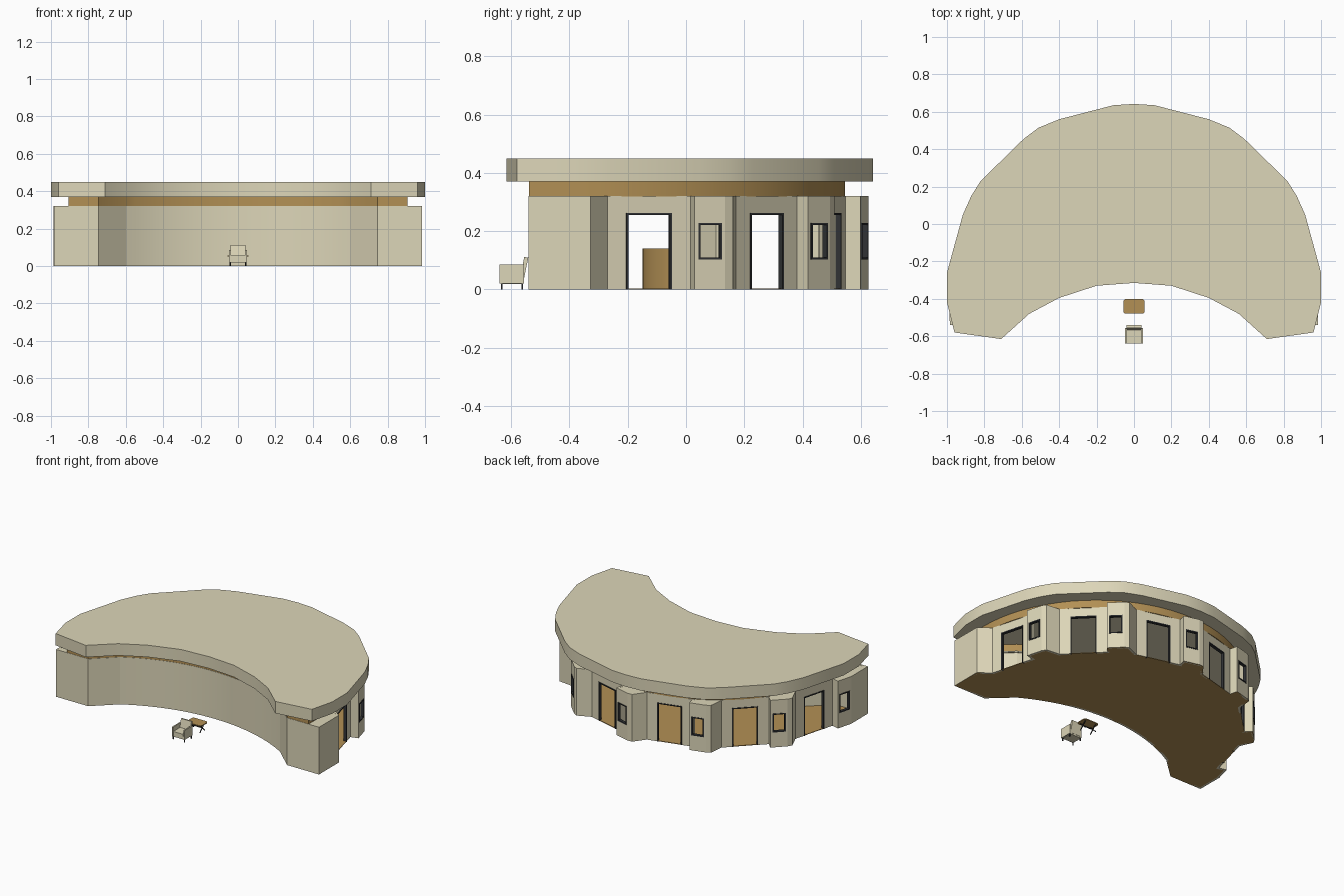
import bpy, bmesh, math
from math import sin, cos, radians
from mathutils import Vector, Matrix

if "Cube" in bpy.data.objects:
    bpy.data.objects.remove(bpy.data.objects["Cube"])

CY = -0.36          # centre of the curved back facade
T = 0.014           # wall thickness

def material(name, c):
    m = bpy.data.materials.new(name)
    m.diffuse_color = (*c, 1)
    m.use_nodes = True
    m.node_tree.nodes["Principled BSDF"].inputs["Base Color"].default_value = m.diffuse_color
    return m

cream = material("cream_plaster", (0.72, 0.67, 0.48))
wood = material("wood", (0.45, 0.28, 0.09))
dark = material("dark_metal", (0.03, 0.032, 0.035))

def finish(name, bm, mat, smooth=None):
    bmesh.ops.recalc_face_normals(bm, faces=bm.faces[:])
    me = bpy.data.meshes.new(name)
    bm.to_mesh(me)
    bm.free()
    ob = bpy.data.objects.new(name, me)
    bpy.context.collection.objects.link(ob)
    if mat:
        me.materials.append(mat)
    if smooth:
        bpy.ops.object.select_all(action='DESELECT')
        ob.select_set(True)
        bpy.context.view_layer.objects.active = ob
        bpy.ops.object.shade_smooth_by_angle(angle=radians(smooth))
    return ob

def prism(name, pts, z0, z1, mat, smooth=None):
    bm = bmesh.new()
    lo, hi = ([bm.verts.new((x, y, z)) for x, y in pts] for z in (z0, z1))
    bm.faces.new(lo)
    bm.faces.new(hi)
    for i in range(len(pts)):
        bm.faces.new((lo[i - 1], lo[i], hi[i], hi[i - 1]))
    return finish(name, bm, mat, smooth)

def shell(name, outer, inner, z0, z1, mat, smooth=None):
    bm = bmesh.new()
    rows = [[bm.verts.new((x, y, z)) for x, y in p]
            for p, z in ((outer, z0), (outer, z1), (inner, z1), (inner, z0))]
    for k in range(4):
        a, b = rows[k], rows[(k + 1) % 4]
        for i in range(len(outer)):
            bm.faces.new((a[i - 1], a[i], b[i], b[i - 1]))
    return finish(name, bm, mat, smooth)

def inset(pts, d):
    out, n = [], len(pts)
    for i in range(n):
        a, p, b = (Vector(pts[j % n]) for j in (i - 1, i, i + 1))
        e, f = (p - a).normalized(), (b - p).normalized()
        n1, n2 = Vector((-e.y, e.x)), Vector((-f.y, f.x))
        q = p + (n1 + n2) * d / (1 + n1.dot(n2))
        out.append((q.x, q.y))
    return out

def boxes(name, items, mat):
    # each item: centre, size, z rotation, optional x tilt
    bm = bmesh.new()
    for c, s, rz, *rx in items:
        m = Matrix.Translation(c) @ Matrix.Rotation(rz, 4, 'Z')
        if rx:
            m = m @ Matrix.Rotation(rx[0], 4, 'X')
        bmesh.ops.create_cube(bm, size=1, matrix=m @ Matrix.Diagonal((*s, 1)))
    return finish(name, bm, mat)

def cut(ob, cutter):
    m = ob.modifiers.new("cut", 'BOOLEAN')
    m.object, m.solver = cutter, 'EXACT'
    bpy.context.view_layer.objects.active = ob
    bpy.ops.object.modifier_apply(modifier=m.name)

def polar(deg, r, t=0.0):
    a = radians(deg)
    return (r * cos(a) - t * sin(a), CY + r * sin(a) + t * cos(a))

# outline of the walls: recessed door walls between folded window piers
tip = [(0.745, -0.54), (0.985, -0.54)]
front = []
for i in range(25):
    x = -0.6 + 1.2 * i / 24
    front.append((x, -0.245 - 1.2 + math.sqrt(1.2 ** 2 - x * x)))
front = [(-0.745, -0.54)] + front
outline = list(tip)
for th in range(0, 181, 30):
    if th > 0:
        outline += [polar(th - 15, 0.9, 0.148), polar(th - 15, 0.952, 0.148),
                    polar(th - 15, 0.952, 0.256)]
    if th < 180:
        outline += [polar(th, 0.985, 0.033), polar(th + 15, 0.9, -0.148)]
outline += [(-0.985, -0.54)] + front

walls = shell("walls", outline, inset(outline, T), 0, 0.32, cream, 14)

# door and window openings, with dark frames
openings, frames = [], []
def opening(phi, r, t, w, z0, z1, sill):
    rz, f = radians(phi), 0.007
    zc, h = (z0 + z1) / 2, z1 - z0
    low = z0 if sill else z0 - 0.03
    openings.append(((*polar(phi, r, t), (low + z1) / 2), (0.06, w, z1 - low), rz))
    rr = r - T / 2
    for s in (-1, 1):
        frames.append(((*polar(phi, rr, t + s * (w - f) / 2), zc), (T + .006, f, h), rz))
    for z in ([z0 + f / 2] if sill else []) + [z1 - f / 2]:
        frames.append(((*polar(phi, rr, t), z), (T + .006, w, f), rz))

for phi in range(15, 180, 30):
    opening(phi, 0.9, 0, 0.162, 0, 0.262, False)
    opening(phi, 0.952, 0.203, 0.082, 0.102, 0.228, True)
cutter = boxes("opening_cutter", openings, None)
cutter.hide_render = True
cut(walls, cutter)
bpy.data.objects.remove(cutter)
boxes("door_and_window_frames", frames, dark)

# wooden band between walls and roof
band = [(0.745, -0.54), (0.908, -0.54)] + [polar(a, 0.908) for a in range(0, 181, 5)]
band += [(-0.908, -0.54)] + front
band = inset(band, 0.002)
shell("clerestory_band", band, inset(band, 0.012), 0.319, 0.371, wood, 25)

# ledge closing the pier tops
ledge = prism("pier_caps", inset(outline, 0.002), 0.31, 0.3195, cream)
hole = prism("ledge_cutter", inset(band, 0.02), 0.2, 0.4, None)
hole.hide_render = True
cut(ledge, hole)
bpy.data.objects.remove(hole)

# floor
prism("floor", inset(outline, 0.001), 0, 0.004, wood)

# overhanging roof slab
half = [(0.2, -0.33), (0.40, -0.395), (0.56, -0.48), (0.71, -0.615), (0.96, -0.58),
        (1.0, -0.42), (1.0, -0.26), (0.915, 0.05), (0.87, 0.15), (0.82, 0.23),
        (0.59, 0.455), (0.51, 0.515), (0.40, 0.56), (0.11, 0.635)]
roof = [(0, -0.315)] + half + [(0, 0.642)] + [(-x, y) for x, y in reversed(half)]
prism("roof", roof, 0.37, 0.45, cream, 24)

# curved counter inside
def arc(r):
    return [(r * cos(radians(a)), 0.04 + r * sin(radians(a))) for a in range(180, 361, 10)]
def curved(name, r0, r1, z0, z1, mat):
    prism(name, arc(r1) + arc(r0)[::-1], z0, z1, mat, 25)
curved("counter_front", 0.165, 0.19, 0.004, 0.14, wood)
curved("counter_base", 0.12, 0.165, 0.004, 0.09, wood)
curved("counter_shelf", 0.13, 0.165, 0.09, 0.138, dark)

# coffee table with crossed legs
top = []
for cx, cyy, a0 in ((1, 1, 0), (-1, 1, 90), (-1, -1, 180), (1, -1, 270)):
    for a in (0, 30, 60, 90):
        r = radians(a0 + a)
        top.append((cx * 0.043 + 0.014 * cos(r), -0.44 + cyy * 0.025 + 0.014 * sin(r)))
prism("table_top", top, 0.05, 0.056, wood)
legs = []
for x in (-0.04, 0.04):
    legs += [((x, -0.44, 0.026), (0.005, 0.005, 0.07), 0, s * 0.78) for s in (-1, 1)]
legs.append(((0, -0.44, 0.026), (0.08, 0.005, 0.005), 0))
boxes("table_legs", legs, dark)

# armchair
boxes("chair_seat", [((0, -0.597, 0.03), (0.078, 0.076, 0.022), 0),
                     ((0, -0.6, 0.048), (0.074, 0.078, 0.016), 0)], cream)
boxes("chair_back", [((0, -0.556, 0.07), (0.078, 0.014, 0.082), 0, -0.2)], cream)
boxes("chair_arms", [((s * 0.043, -0.598, 0.053), (0.009, 0.084, 0.064), 0)
                     for s in (-1, 1)], cream)
boxes("chair_legs", [((sx * 0.042, y, 0.011), (0.006, 0.006, 0.022), 0)
                     for sx in (-1, 1) for y in (-0.632, -0.562)], dark)
